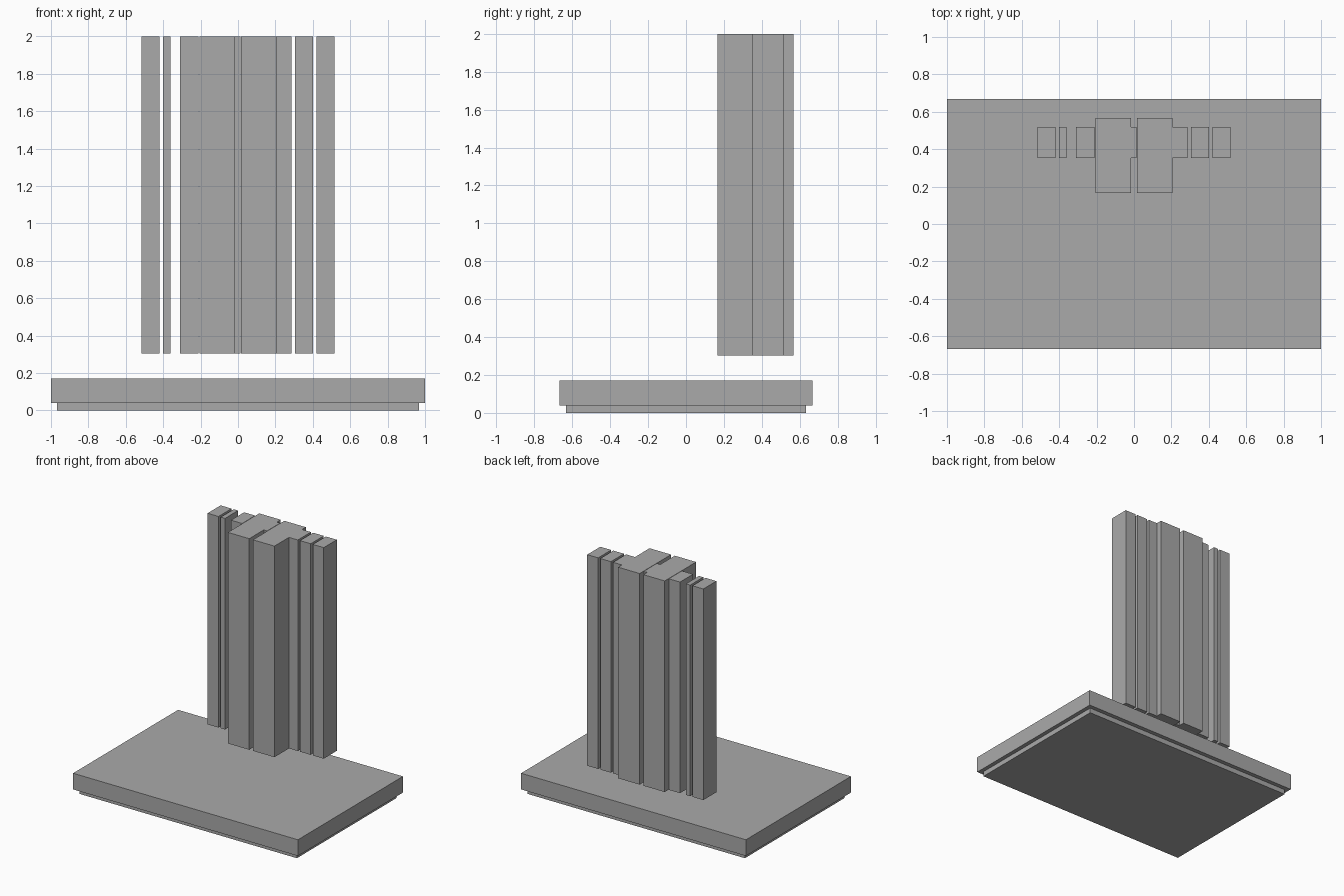
import bpy

if "Cube" in bpy.data.objects:
    bpy.data.objects.remove(bpy.data.objects["Cube"])

grey = bpy.data.materials.new("plain grey")
grey.diffuse_color = (0.4, 0.4, 0.4, 1)
grey.use_nodes = True
grey.node_tree.nodes["Principled BSDF"].inputs["Base Color"].default_value = grey.diffuse_color


def box(name, x, y, z):
    """Axis-aligned box from (min, max) ranges."""
    bpy.ops.mesh.primitive_cube_add(size=1)
    ob = bpy.context.object
    ob.name = name
    ob.location = [(a + b) / 2 for a, b in (x, y, z)]
    ob.scale = [b - a for a, b in (x, y, z)]
    bpy.ops.object.transform_apply(location=True, rotation=False, scale=True)
    ob.data.materials.append(grey)
    return ob


# Stepped base
box("base_foot", (-0.967, 0.967), (-0.633, 0.633), (0, 0.04))
box("base_slab", (-1, 1), (-0.667, 0.667), (0.04, 0.17))

# Tall blocks floating above the base
HEIGHT = (0.303, 2.0)
DEEP = (0.167, 0.566)
SHALLOW = (0.352, 0.518)

for i, x in enumerate([(-0.207, -0.017), (0.016, 0.207)]):
    box(f"deep_block_{i + 1}", x, DEEP, HEIGHT)

slabs = [(-0.517, -0.42), (-0.4, -0.362), (-0.309, -0.21), (-0.08, 0.013),
         (0.19, 0.286), (0.305, 0.4), (0.419, 0.516)]
for i, x in enumerate(slabs):
    box(f"shallow_block_{i + 1}", x, SHALLOW, HEIGHT)
